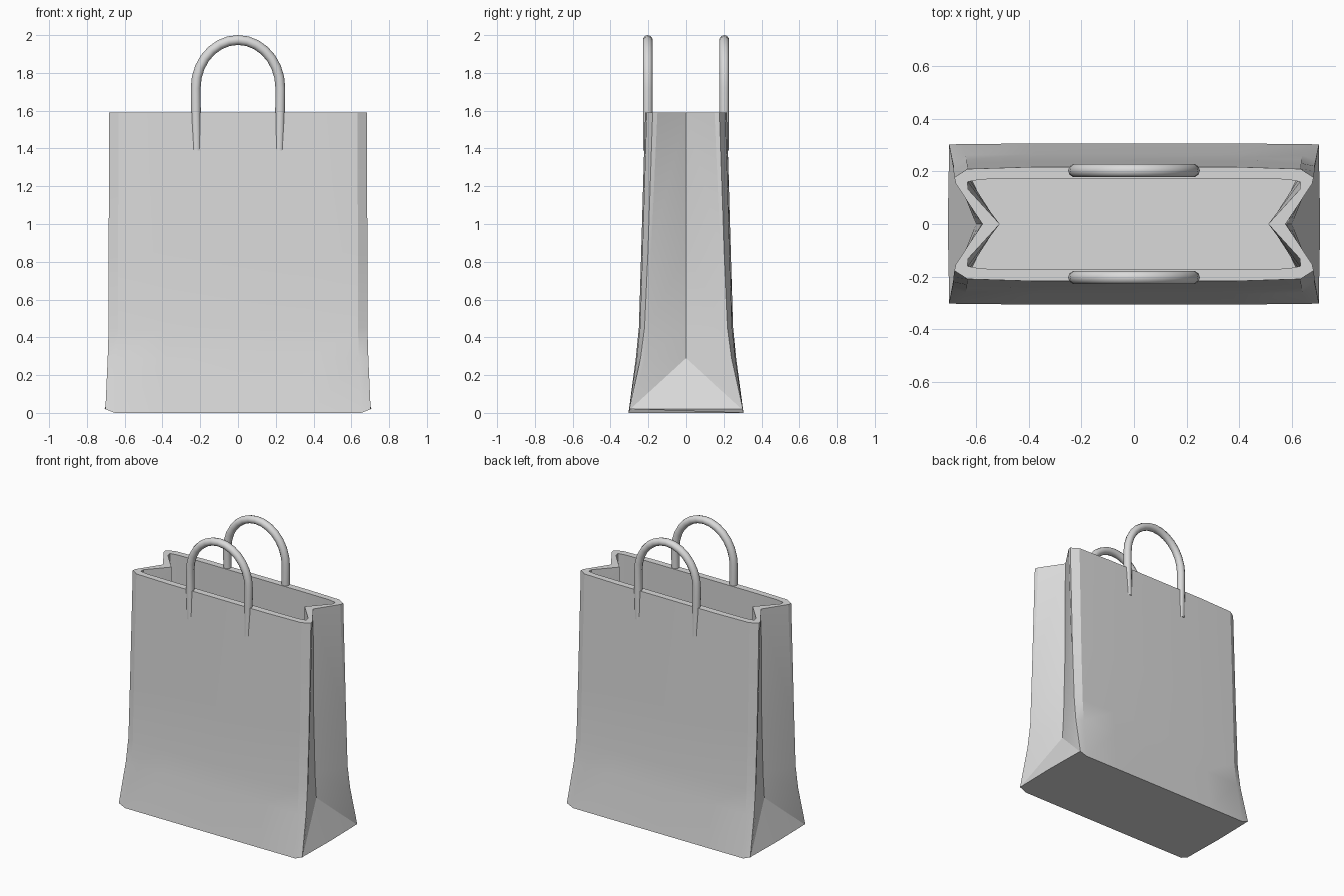
import bpy, bmesh, math

if "Cube" in bpy.data.objects:
    bpy.data.objects.remove(bpy.data.objects["Cube"])

grey = bpy.data.materials.new("paper_grey")
grey.diffuse_color = (0.7, 0.7, 0.7, 1)
grey.use_nodes = True
grey.node_tree.nodes["Principled BSDF"].inputs["Base Color"].default_value = grey.diffuse_color


def finish(bm, name, angle):
    bmesh.ops.recalc_face_normals(bm, faces=bm.faces[:])
    mesh = bpy.data.meshes.new(name)
    bm.to_mesh(mesh)
    bm.free()
    ob = bpy.data.objects.new(name, mesh)
    bpy.context.collection.objects.link(ob)
    mesh.materials.append(grey)
    bpy.ops.object.select_all(action='DESELECT')
    bpy.context.view_layer.objects.active = ob
    ob.select_set(True)
    bpy.ops.object.shade_smooth_by_angle(angle=math.radians(angle))
    return ob


def ring(bm, z, X, w, e, g, cut, lift=0.0):
    """Cross-section of the bag: front wall, cut corner, folded side; mirrored."""
    q = [(0, -w, z), (0.38, -w, z), (X - 0.05, -w + 0.2 * cut, z),
         (X, -w + cut, z + lift), (X - 0.15 * cut, -e, z + lift), (g, 0, z + lift)]
    right = q + [(x, -y, h) for x, y, h in reversed(q[:-1])]
    left = [(-x, y, h) for x, y, h in reversed(right[1:-1])]
    return [bm.verts.new(p) for p in right + left]


def skin(bm, lo, hi):
    """Join two rings; beside the fold line split along the gusset crease."""
    n = len(lo)
    for j in range(n):
        k = (j + 1) % n
        a, b, c, d = lo[j], lo[k], hi[k], hi[j]
        if abs(b.co.y) < 1e-6:
            bm.faces.new((a, b, c)); bm.faces.new((a, c, d))
        elif abs(a.co.y) < 1e-6:
            bm.faces.new((a, b, d)); bm.faces.new((b, c, d))
        else:
            bm.faces.new((a, b, c, d))


# bag body: outer and inner shells joined at the rim
#        z     X      w      e      g     corner cut
outer = [(0.0, 0.702, 0.305, 0.295, 0.707, 0.004),
         (0.29, 0.69, 0.266, 0.215, 0.60, 0.025),
         (0.45, 0.685, 0.250, 0.205, 0.59, 0.030),
         (0.85, 0.685, 0.238, 0.185, 0.58, 0.036),
         (1.59, 0.682, 0.217, 0.152, 0.575, 0.040)]
bm = bmesh.new()
out_rings = [ring(bm, *p, lift=0.02 if i == 0 else 0) for i, p in enumerate(outer)]
in_rings = [ring(bm, max(z, 0.045), X - 0.05, w - 0.045, e - (0.02 if z else 0.05),
                 g - 0.065, cut * 0.3) for z, X, w, e, g, cut in outer]
for rings in (out_rings, in_rings):
    for lo, hi in zip(rings, rings[1:]):
        skin(bm, lo, hi)
    bm.faces.new(rings[0])
skin(bm, in_rings[-1], out_rings[-1])
finish(bm, "bag_body", 15)

# handles: round tubes swept along an arch, rooted in the front and back walls
R, ARCH, SEG, SIDES = 0.026, 0.224, 14, 10
half = [(-0.219, 1.39), (-0.223, 1.59)]
arch = [(-ARCH * math.cos(math.pi * i / SEG), 1.72 + 0.254 * math.sin(math.pi * i / SEG))
        for i in range(SEG + 1)]
path = half + arch + [(-x, z) for x, z in reversed(half)]
for name, y0 in (("front_handle", -0.203), ("back_handle", 0.203)):
    bm = bmesh.new()
    loops = []
    for i, (x, z) in enumerate(path):
        p, q = path[max(i - 1, 0)], path[min(i + 1, len(path) - 1)]
        L = math.hypot(q[0] - p[0], q[1] - p[1])
        nx, nz = -(q[1] - p[1]) / L, (q[0] - p[0]) / L
        loops.append([])
        for s in range(SIDES):
            a = 2 * math.pi * s / SIDES
            r = R * math.cos(a)
            loops[-1].append(bm.verts.new((x + nx * r, y0 + R * math.sin(a), z + nz * r)))
    for lo, hi in zip(loops, loops[1:]):
        for s in range(SIDES):
            t = (s + 1) % SIDES
            bm.faces.new((lo[s], lo[t], hi[t], hi[s]))
    bm.faces.new(loops[0])
    bm.faces.new(loops[-1])
    finish(bm, name, 40)
